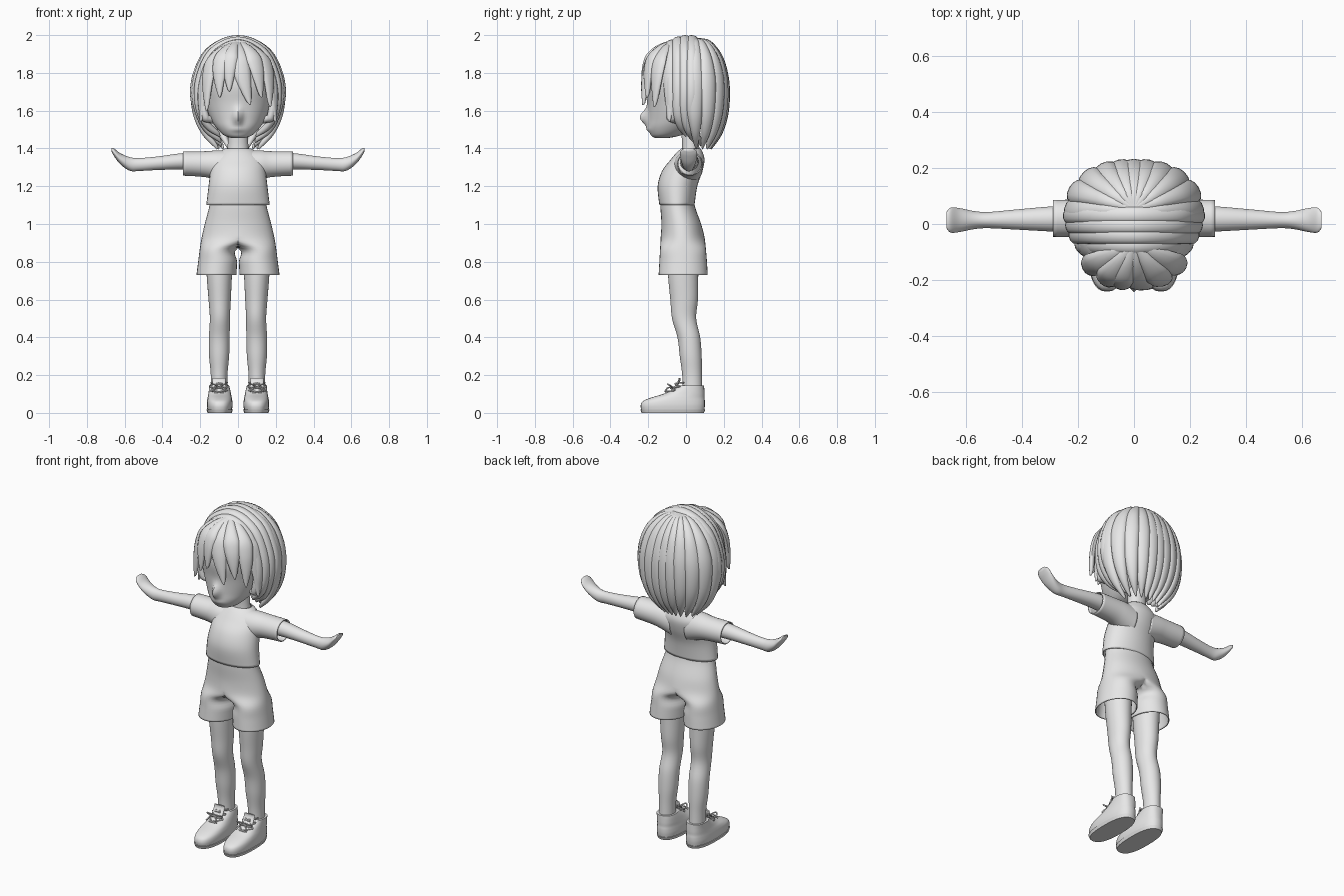
import bpy, bmesh
from math import sin, cos, pi, radians, exp
from mathutils import Vector

if "Cube" in bpy.data.objects:
    bpy.data.objects.remove(bpy.data.objects["Cube"])

GREY = (0.8, 0.8, 0.8, 1)
clay = bpy.data.materials.new("light_grey")
clay.use_nodes = True
clay.diffuse_color = GREY
clay.node_tree.nodes["Principled BSDF"].inputs["Base Color"].default_value = GREY


def spline(rows, steps=5):
    """Smooth rows of numbers with a Catmull-Rom curve."""
    out = []
    last = len(rows) - 1
    for i in range(last):
        a, b, c, d = (rows[min(max(j, 0), last)] for j in range(i - 1, i + 3))
        for s in range(steps):
            t = s / steps
            out.append(tuple(
                q + t / 2 * (r - p + t * (2 * p - 5 * q + 4 * r - u + t * (3 * (q - r) + u - p)))
                for p, q, r, u in zip(a, b, c, d)))
    return out + [rows[-1]]


def skin(name, rings, caps=True, mirror=False, shell=0, seam=False):
    """Join rings of points into one smooth object."""
    bm = bmesh.new()
    loops = [[bm.verts.new(p) for p in ring] for ring in rings]
    n = len(loops[0])
    for low, high in zip(loops, loops[1:]):
        for i in range(n):
            j = (i + 1) % n
            bm.faces.new((low[i], low[j], high[j], high[i]))
    if caps:
        bm.faces.new(loops[0])
        bm.faces.new(loops[-1])
    if seam:
        inner = [f for f in bm.faces if all(v.co.x < 0.0001 for v in f.verts)]
        bmesh.ops.delete(bm, geom=inner, context="FACES")
    bmesh.ops.recalc_face_normals(bm, faces=bm.faces)
    mesh = bpy.data.meshes.new(name)
    bm.to_mesh(mesh)
    bm.free()
    mesh.materials.append(clay)
    ob = bpy.data.objects.new(name, mesh)
    bpy.context.collection.objects.link(ob)
    bpy.ops.object.select_all(action="DESELECT")
    ob.select_set(True)
    bpy.context.view_layer.objects.active = ob
    bpy.ops.object.shade_smooth_by_angle(angle=radians(50))
    if mirror:
        ob.modifiers.new("mirror", "MIRROR")
    if shell:
        ob.modifiers.new("cloth", "SOLIDIFY").thickness = shell
    return ob


def loft(name, rows, axis="z", n=32, power=2, warp=None, **options):
    """Rows hold position, centre a, centre b, radius a, radius b."""
    rings = []
    for pos, ca, cb, ra, rb in spline(rows):
        ring = []
        for i in range(n):
            c, s = cos(2 * pi * i / n), sin(2 * pi * i / n)
            a = ca + ra * abs(c) ** (2 / power) * (1 if c > 0 else -1)
            b = cb + rb * abs(s) ** (2 / power) * (1 if s > 0 else -1)
            p = Vector((a, b, pos) if axis == "z" else (pos, a, b))
            ring.append(warp(p) if warp else p)
        rings.append(ring)
    return skin(name, rings, **options)


def sweep(name, path, width, thick, taper, centre=(0, 0, 1.7), n=12, **options):
    """Flattened tube along a path, its flat side facing the centre."""
    pts = [Vector(p) for p in spline(path)]
    rings = []
    for k, p in enumerate(pts):
        tangent = (pts[min(k + 1, len(pts) - 1)] - pts[max(k - 1, 0)]).normalized()
        out = (p - Vector(centre)).normalized()
        side = tangent.cross(out).normalized()
        out = side.cross(tangent)
        s = taper(k / (len(pts) - 1))
        rings.append([p + side * (width * s * cos(2 * pi * i / n))
                      + out * (thick * s ** 0.5 * (sin(2 * pi * i / n) - 1)) for i in range(n)])
    return skin(name, rings, **options)


# Head with a small pointed nose
def nose(p):
    if p.y < -0.05:
        p.y -= 0.045 * exp(-(p.x / 0.022) ** 2 - ((p.z - 1.565) / 0.04) ** 2)
        p.y -= 0.008 * exp(-(p.x / 0.04) ** 2 - ((p.z - 1.5) / 0.012) ** 2)
    return p


loft("head", [
    (1.455, 0, -.13, .035, .035), (1.47, 0, -.105, .075, .08), (1.51, 0, -.07, .115, .13),
    (1.56, 0, -.04, .147, .16), (1.64, 0, -.02, .178, .185), (1.74, 0, -.02, .198, .2),
    (1.84, 0, -.015, .19, .185), (1.91, 0, -.01, .14, .14), (1.95, 0, 0, .05, .05)],
    n=72, warp=nose)
loft("neck", [(1.34, 0, .025, .065, .055), (1.41, 0, .025, .055, .045), (1.54, 0, .02, .05, .05)])

# Shirt
loft("shirt_body", [
    (1.1, 0, -.048, .168, .093), (1.2, 0, -.045, .156, .105), (1.28, 0, -.02, .147, .107),
    (1.34, 0, .008, .138, .09), (1.38, 0, .02, .1, .068), (1.4, 0, .026, .068, .05)],
    caps=False, shell=.006)
loft("sleeves", [
    (.05, .01, 1.3, .08, .09), (.12, .015, 1.312, .075, .077), (.18, .02, 1.317, .068, .068),
    (.29, .02, 1.32, .066, .064)], axis="x", caps=False, mirror=True, shell=.006)

# Arms ending in raised mitten hands
loft("arms", [
    (.15, .018, 1.33, .05, .048), (.29, .018, 1.332, .045, .043), (.42, .016, 1.322, .036, .036),
    (.52, .014, 1.315, .029, .034), (.57, .014, 1.317, .032, .036), (.62, .014, 1.343, .042, .03),
    (.655, .014, 1.378, .045, .021), (.67, .014, 1.394, .03, .009)], axis="x", mirror=True)

# Shorts: one half skinned down to the leg, then mirrored
shorts = loft("shorts", [
    (1.13, 0, -.048, .146, .088), (1.08, 0, -.042, .155, .093), (1, 0, -.025, .176, .105),
    (.93, 0, -.018, .192, .116), (.87, .102, -.016, .1, .121), (.8, .108, -.015, .103, .126),
    (.73, .114, -.015, .106, .13)],
    warp=lambda p: Vector((max(p.x, 0), p.y, p.z)), caps=False, mirror=True, seam=True, shell=.006)

# Legs
loft("legs", [
    (.9, .1, -.015, .075, .085), (.73, .099, -.015, .067, .08), (.6, .097, -.01, .059, .073),
    (.5, .096, -.01, .053, .064), (.4, .099, .015, .055, .06), (.3, .1, .025, .053, .058),
    (.2, .1, .032, .044, .052), (.08, .1, .035, .044, .052)], mirror=True)

# Shoes with soles, tongues and bow laces
loft("shoes", [
    (.015, .097, -.07, .065, .167), (.04, .097, -.07, .068, .17), (.062, .097, -.064, .067, .164),
    (.08, .097, -.045, .064, .143), (.1, .097, -.012, .06, .11), (.125, .098, .015, .056, .082),
    (.145, .1, .032, .053, .064)], power=2.5, mirror=True)
loft("soles", [(0, .097, -.07, .064, .165), (.018, .097, -.07, .07, .172)], power=2.5, mirror=True)
sweep("tongues", [(.1, -.12, .09), (.1, -.075, .125), (.1, -.045, .165), (.1, -.04, .185)],
      .034, .006, lambda t: 1, (.1, .1, 0), mirror=True)


def lace(name, path):
    sweep(name, path, .004, .004, lambda t: 1, (.1, .1, 0), n=8, mirror=True)


for k in range(3):
    y, z = -.11 + .026 * k, .108 + .022 * k
    for d in (-1, 1):
        lace("lace_cross", [(.1 - d * .045, y + .025, z - .008), (.1, y - .002, z + .006),
                            (.1 + d * .045, y + .045, z + .012)])
for d in (-1, 1):
    lace("lace_bow", [(.1, -.075, .14), (.1 + d * .03, -.1, .155), (.1 + d * .05, -.085, .145),
                      (.1 + d * .03, -.075, .132), (.1, -.075, .14)])
    lace("lace_end", [(.1, -.075, .14), (.1 + d * .02, -.1, .135), (.1 + d * .035, -.115, .115)])


# Hair
def lock_taper(t):
    return min(1, .22 + 1.7 * t) * (1 - t ** 4) + .06


def reach(angle, a, b, power):
    """Radius of a rounded-square outline at an angle."""
    return (abs(cos(angle) / a) ** power + abs(sin(angle) / b) ** power) ** (-1 / power)


# Back locks fan out from the crown and close in at the nape
for k in range(11):
    a = pi * k / 10
    r = reach(a, .25, .178, 2.2)
    profile = [(0, 1.985), (.4, 1.972), (.75, 1.9), (.94, 1.8), (1, 1.69), (.94, 1.57),
               (.75, 1.47), (.45, 1.395)]
    sweep("back_lock", [(r * f * cos(a), .055 + r * f * sin(a), z) for f, z in profile],
          .046, .026, lock_taper)

# Bands arch over the head from side to side
for y, size, drop, tip in ((-.085, .83, .025, 1.53), (-.045, .92, .008, 1.46),
                           (-.005, .97, 0, 1.43), (.035, 1, 0, 1.41)):
    profile = [(.1, 1.975), (.185, 1.91), (.238, 1.8), (.254, 1.69), (.232, 1.58)]
    half = [(x * size, y, z - drop) for x, z in profile]
    half += [(.18 * size, y + .02, (tip + 1.54) / 2), (.09 / size, y + .045, tip)]
    path = [(-x, v, z) for x, v, z in reversed(half)] + [(0, y, 2 - drop)] + half
    sweep("side_band", path, .03, .022, lambda t: 1.05 - abs(2 * t - 1) ** 8)

# Fringe locks fall over the forehead
for deg, twist, tip, width in ((-84, 0, 1.54, .045), (-62, 4, 1.6, .045), (-38, 5, 1.67, .045),
                               (-18, 2, 1.7, .042), (0, 22, 1.63, .05), (34, 8, 1.67, .045),
                               (62, -2, 1.62, .045), (84, 0, 1.54, .045)):
    path = []
    for t, f in ((0, 0), (.2, .45), (.4, .8), (.6, .95), (.8, 1), (1, .99)):
        a = radians(deg + twist * t * t - 90)
        r = reach(a, .205, .168, 2.4)
        path.append((r * f * cos(a), -.07 + r * f * sin(a), 1.975 - (1.975 - tip) * t ** 1.5))
    sweep("fringe_lock", path, width, .02, lock_taper)
